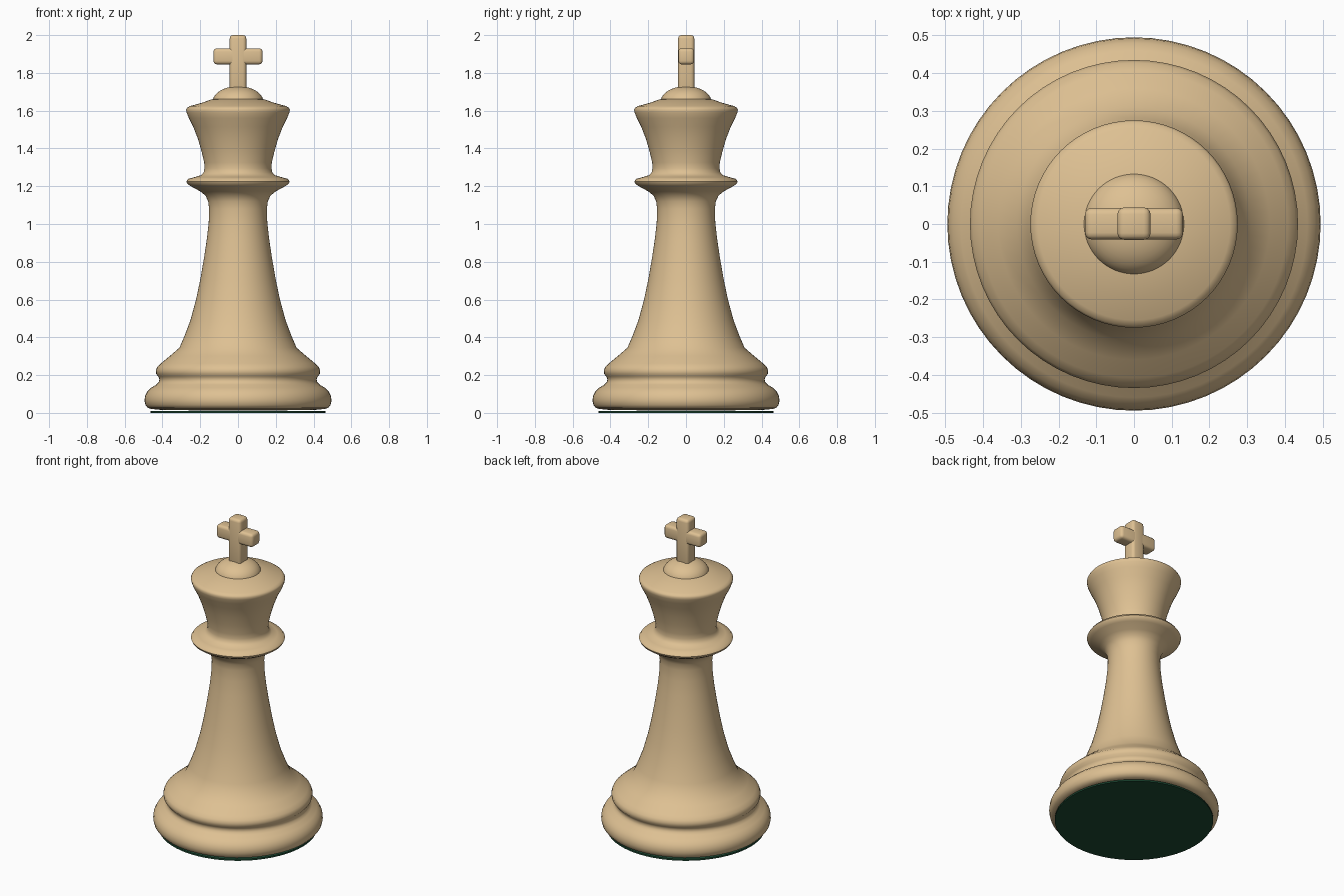
import bpy
import bmesh
import math
from mathutils import Vector

cube = bpy.data.objects.get("Cube")
if cube:
    bpy.data.objects.remove(cube, do_unlink=True)


def make_material(name, colour):
    mat = bpy.data.materials.new(name)
    mat.use_nodes = True
    mat.diffuse_color = colour
    bsdf = next(n for n in mat.node_tree.nodes if n.type == "BSDF_PRINCIPLED")
    bsdf.inputs["Base Color"].default_value = colour
    bsdf.inputs["Roughness"].default_value = 0.5
    return mat


wood = make_material("pale wood", (0.73, 0.53, 0.29, 1))
felt = make_material("green felt", (0.012, 0.07, 0.034, 1))


def finish(name, bm, mat, angle):
    bmesh.ops.recalc_face_normals(bm, faces=bm.faces)
    mesh = bpy.data.meshes.new(name)
    bm.to_mesh(mesh)
    bm.free()
    mesh.materials.append(mat)
    obj = bpy.data.objects.new(name, mesh)
    bpy.context.collection.objects.link(obj)
    bpy.ops.object.select_all(action="DESELECT")
    obj.select_set(True)
    bpy.context.view_layer.objects.active = obj
    bpy.ops.object.shade_smooth_by_angle(angle=math.radians(angle))
    return obj


def lathe(name, profile, mat, angle=50, steps=64):
    """Spin (radius, height) points about the z axis."""
    bm = bmesh.new()
    verts = [bm.verts.new((r, 0, z)) for r, z in profile]
    edges = [bm.edges.new(pair) for pair in zip(verts, verts[1:])]
    bmesh.ops.spin(bm, geom=verts + edges, cent=(0, 0, 0), axis=(0, 0, 1),
                   angle=math.tau, steps=steps, use_duplicate=False)
    bmesh.ops.remove_doubles(bm, verts=bm.verts, dist=0.0005)
    return finish(name, bm, mat, angle)


def rounded_box(name, low, high, mat, radius=0.018):
    low, high = Vector(low), Vector(high)
    bm = bmesh.new()
    bmesh.ops.create_cube(bm, size=1)
    for v in bm.verts:
        v.co = (low + high) / 2 + v.co * (high - low)
    bmesh.ops.bevel(bm, geom=bm.edges[:], offset=radius, segments=3,
                    profile=0.5, affect="EDGES")
    return finish(name, bm, mat, 40)


# Felt pad under the base
lathe("felt_pad", [(0, 0), (0.462, 0), (0.462, 0.01), (0, 0.01)], felt)

# Foot moulding, tapering stem, collar and flared head
body = [
    (0, 0.012), (0.40, 0.015), (0.46, 0.021), (0.478, 0.027), (0.49, 0.042),
    (0.495, 0.065), (0.492, 0.09), (0.48, 0.113), (0.46, 0.133),
    (0.432, 0.15), (0.42, 0.163), (0.416, 0.178), (0.422, 0.192),
    (0.433, 0.206), (0.435, 0.225), (0.428, 0.243), (0.408, 0.262),
    (0.36, 0.302), (0.31, 0.345),
    (0.282, 0.41), (0.252, 0.49), (0.222, 0.6), (0.199, 0.71),
    (0.18, 0.82), (0.165, 0.92), (0.155, 1.01), (0.153, 1.08),
    (0.158, 1.12), (0.172, 1.15), (0.2, 1.173), (0.25, 1.2),
    (0.268, 1.212), (0.274, 1.225), (0.264, 1.239), (0.23, 1.248),
    (0.197, 1.258), (0.182, 1.273), (0.177, 1.295), (0.179, 1.325),
    (0.193, 1.385), (0.212, 1.45), (0.237, 1.515), (0.26, 1.56),
    (0.272, 1.59), (0.275, 1.605), (0.27, 1.615), (0.255, 1.624),
    (0.19, 1.642), (0.14, 1.66), (0, 1.67),
]
lathe("body", body, wood)

# Dome on the crown
dome = [(0.135 * math.cos(t), 1.645 + 0.085 * math.sin(t))
        for t in (math.pi / 2 * i / 10 for i in range(11))]
lathe("crown_dome", [(0, 1.645)] + dome, wood)

# Cross finial
rounded_box("cross_upright", (-0.044, -0.042, 1.7), (0.044, 0.044, 2), wood)
rounded_box("cross_bar", (-0.13, -0.041, 1.845), (0.13, 0.043, 1.93), wood)
